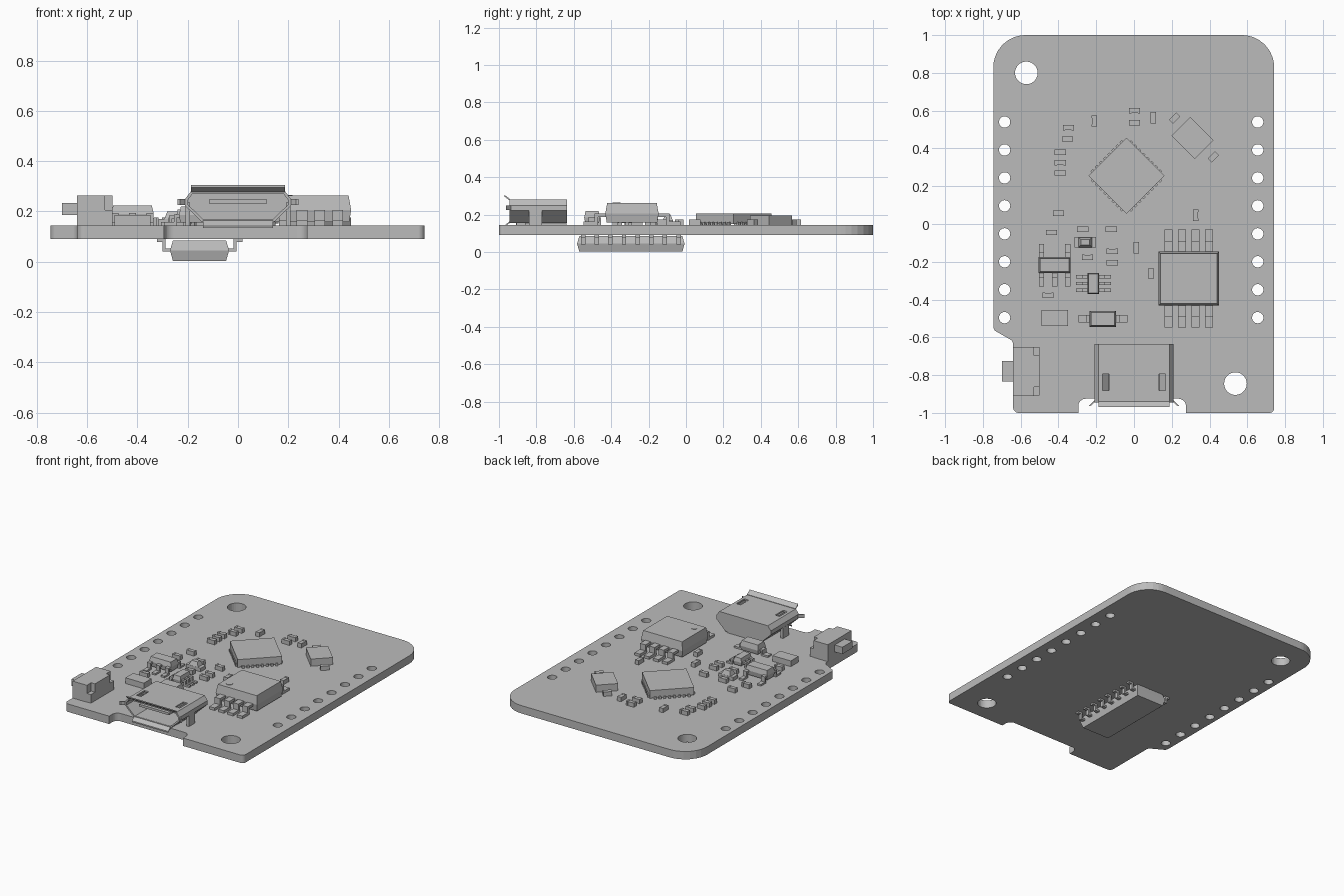
import bpy, bmesh
from math import radians, sin, cos, pi
from mathutils import Vector, Matrix

if "Cube" in bpy.data.objects:
    bpy.data.objects.remove(bpy.data.objects["Cube"], do_unlink=True)

TOP, BOTTOM = 0.145, 0.09
grey = bpy.data.materials.new("plain grey")
grey.use_nodes = True
colour = (0.5, 0.5, 0.5, 1)
grey.diffuse_color = colour
grey.node_tree.nodes["Principled BSDF"].inputs["Base Color"].default_value = colour


def finish(name, bm, loc=(0, 0, TOP), turn=0, flip=False):
    bmesh.ops.recalc_face_normals(bm, faces=bm.faces)
    mesh = bpy.data.meshes.new(name)
    bm.to_mesh(mesh)
    bm.free()
    mesh.materials.append(grey)
    obj = bpy.data.objects.new(name, mesh)
    obj.location = loc
    obj.rotation_euler = (0, pi if flip else 0, radians(turn))
    bpy.context.scene.collection.objects.link(obj)
    return obj


def loft(bm, rings):
    """Closed solid through rings of equal point count."""
    rows = [[bm.verts.new(p) for p in ring] for ring in rings]
    n = len(rows[0])
    for a, b in zip(rows, rows[1:]):
        for i in range(n):
            bm.faces.new((a[i], a[(i + 1) % n], b[(i + 1) % n], b[i]))
    return bm.faces.new(rows[0]), bm.faces.new(rows[-1])


def block(bm, x, y, w, d, *levels):
    """Box whose levels are (height, inset) pairs."""
    rings = []
    for z, s in levels:
        a, b = w / 2 - s, d / 2 - s
        rings.append([(x + i * a, y + j * b, z) for i, j in ((-1, -1), (1, -1), (1, 1), (-1, 1))])
    loft(bm, rings)


def box(bm, x, y, w, d, z0, z1):
    block(bm, x, y, w, d, (z0, 0), (z1, 0))


def gull_lead(bm, side, y, width, start, knee, tip, height, t=0.012):
    """Shoulder, riser and foot reaching out along x."""
    for a, b, z0, z1 in ((start, knee, height - t, height), (knee - t, knee, 0, height),
                         (knee, tip, 0, t)):
        box(bm, side * (a + b) / 2, y, b - a, width, z0, z1)


def spread(count, pitch):
    return [(i - (count - 1) / 2) * pitch for i in range(count)]


def cut(obj, cutter):
    cutter.hide_render = True
    mod = obj.modifiers.new("openings", 'BOOLEAN')
    mod.object, mod.solver = cutter, 'EXACT'
    bpy.context.view_layer.update()
    baked = bpy.data.meshes.new_from_object(obj.evaluated_get(bpy.context.evaluated_depsgraph_get()))
    obj.modifiers.clear()
    obj.data = baked
    bpy.data.objects.remove(cutter, do_unlink=True)


def rounded(corners, steps=8):
    """Outline with each (x, y, radius) corner eased by a curve."""
    out = []
    for i, (x, y, r) in enumerate(corners):
        p = Vector((x, y))
        u = (Vector(corners[i - 1][:2]) - p).normalized()
        v = (Vector(corners[(i + 1) % len(corners)][:2]) - p).normalized()
        if r == 0:
            out.append(p)
            continue
        half = u.angle(v) / 2
        c = p + (u + v).normalized() * r / sin(half)
        a, b = p + u * r / (sin(half) / cos(half)) - c, p + v * r / (sin(half) / cos(half)) - c
        out += [c + a.lerp(b, k / steps).normalized() * r for k in range(steps + 1)]
    return out


# Board with rounded corners, connector notch and drilled holes
outline = rounded([(-0.745, 1, 0.17), (-0.745, -0.56, 0.03), (-0.64, -0.62, 0.03), (-0.64, -1, 0.03),
                   (-0.295, -1, 0), (-0.295, -0.925, 0.04), (0.275, -0.925, 0.04), (0.275, -1, 0),
                   (0.742, -1, 0.025), (0.742, 1, 0.17)])
bm = bmesh.new()
loft(bm, [[(p.x, p.y, z) for p in outline] for z in (BOTTOM, TOP)])
board = finish("board", bm, (0, 0, 0))
bm = bmesh.new()
holes = [(-0.57, 0.8, 0.06), (0.537, -0.845, 0.06)]
holes += [(x, 0.022 + y, 0.03) for x in (-0.685, 0.655) for y in spread(8, 0.148)]
for x, y, r in holes:
    bmesh.ops.create_cone(bm, cap_ends=True, segments=28, radius1=r, radius2=r, depth=0.3,
                          matrix=Matrix.Translation((x, y, 0.12)))
cut(board, finish("hole_cutter", bm, (0, 0, 0)))

# Underside chip with eight leads per side
bm = bmesh.new()
block(bm, 0, 0, 0.235, 0.575, (0.005, 0.012), (0.045, 0), (0.088, 0.012))
for side in (-1, 1):
    for y in spread(8, 0.073):
        gull_lead(bm, side, y, 0.024, 0.11, 0.148, 0.17, 0.05)
finish("underside_chip", bm, (-0.153, -0.295, BOTTOM), flip=True)

# Square processor turned by 45 degrees, with small edge contacts
bm = bmesh.new()
block(bm, 0, 0, 0.285, 0.285, (0.006, 0), (0.06, 0))
for s in spread(8, 0.031):
    for side in (-0.144, 0.144):
        box(bm, side, s, 0.014, 0.016, 0, 0.016)
        box(bm, s, side, 0.016, 0.014, 0, 0.016)
finish("processor", bm, (-0.04, 0.255, TOP), 45)

# Memory chip with four leads per side and a dimple plate
bm = bmesh.new()
block(bm, 0, 0, 0.285, 0.32, (0.012, 0.008), (0.06, 0), (0.118, 0.01))
for side in (-1, 1):
    for y in spread(4, 0.071):
        gull_lead(bm, side, y, 0.042, 0.138, 0.2, 0.26, 0.06, 0.018)
bmesh.ops.create_cone(bm, cap_ends=True, segments=20, radius1=0.021, radius2=0.021, depth=0.003,
                      matrix=Matrix.Translation((-0.083, 0.095, 0.1185)))
finish("memory_chip", bm, (0.29, -0.289, TOP), 90)

# Socket shell: tapered tube open at the front, closed at the back
half = [(0.14, 0.155), (0.21, 0.222), (0.21, 0.25), (0.187, 0.28)]
section = half + [(-x, z) for x, z in reversed(half)]
bm = bmesh.new()
front, back = loft(bm, [[(x, y, z) for x, z in section] for y in (-0.945, -0.635)])
bmesh.ops.recalc_face_normals(bm, faces=bm.faces)
bmesh.ops.inset_region(bm, faces=[front], thickness=0.012)
pushed = bmesh.ops.extrude_discrete_faces(bm, faces=[front])["faces"]
bmesh.ops.translate(bm, verts=pushed[0].verts, vec=(0, 0.28, 0))
shell = finish("socket_shell", bm, (0, 0, 0))
bm = bmesh.new()
for x in (-0.15, 0.15):
    box(bm, x, -0.837, 0.034, 0.088, 0.262, 0.32)
cut(shell, finish("slot_cutter", bm, (0, 0, 0)))

# Flared lips around the socket mouth, plus its tongue and legs
bm = bmesh.new()
for w, z, rise in ((0.187, 0.274, 0.022), (0.14, 0.158, -0.024)):
    loft(bm, [[(x, y, z + dz + lift) for x, dz in ((-w, 0), (w, 0), (w, 0.009), (-w, 0.009))]
              for y, lift in ((-0.94, 0), (-0.97, rise))])
for s in (-1, 1):
    loft(bm, [[(s * (x + dx), y, z) for dx, z in ((0, 0.225), (0.01, 0.225), (0.01, 0.25), (0, 0.25))]
              for x, y in ((0.2, -0.935), (0.23, -0.963))])
finish("socket_lips", bm, (0, 0, 0))
bm = bmesh.new()
box(bm, 0, -0.79, 0.23, 0.27, 0.232, 0.248)
finish("socket_tongue", bm, (0, 0, 0))
bm = bmesh.new()
for x in (-0.2, 0.2):
    box(bm, x, -0.805, 0.018, 0.07, 0.12, 0.235)
box(bm, 0, -0.75, 0.26, 0.22, TOP, 0.157)
finish("socket_legs", bm, (0, 0, 0))

# Side push button
bm = bmesh.new()
box(bm, -0.585, -0.78, 0.11, 0.26, 0, 0.118)
box(bm, -0.515, -0.78, 0.03, 0.165, 0, 0.118)
for y in (-0.885, -0.675):
    box(bm, -0.515, y, 0.03, 0.045, 0, 0.06)
finish("button_body", bm)
bm = bmesh.new()
box(bm, -0.67, -0.78, 0.06, 0.11, 0.04, 0.088)
finish("button_plunger", bm)

# Crystal with its two capacitors
for name, x, y, w, d, h in (("crystal", 0.31, 0.455, 0.175, 0.142, 0.05),
                            ("crystal_capacitor_back", 0.215, 0.56, 0.03, 0.055, 0.03),
                            ("crystal_capacitor_front", 0.42, 0.355, 0.03, 0.055, 0.03)):
    bm = bmesh.new()
    box(bm, 0, 0, w, d, 0, h)
    finish(name, bm, (x, y, TOP), -45)

# Small regulators with gull leads
bm = bmesh.new()
block(bm, 0, 0, 0.085, 0.17, (0.012, 0.006), (0.045, 0), (0.078, 0.008))
for side, places in ((-1, (-0.07, 0, 0.07)), (1, (-0.07, 0.07))):
    for y in places:
        gull_lead(bm, side, y, 0.028, 0.038, 0.068, 0.112, 0.048)
finish("regulator", bm, (-0.42, -0.218, TOP), 90)
bm = bmesh.new()
block(bm, 0, 0, 0.062, 0.112, (0.01, 0.004), (0.035, 0), (0.062, 0.006))
for side in (-1, 1):
    for y in spread(3, 0.036):
        gull_lead(bm, side, y, 0.018, 0.027, 0.06, 0.092, 0.038)
finish("charger_chip", bm, (-0.215, -0.315, TOP))

# Diode, indicator lamp and bulk capacitor
bm = bmesh.new()
block(bm, 0, 0, 0.14, 0.085, (0.01, 0.006), (0.04, 0), (0.075, 0.008))
for side in (-1, 1):
    gull_lead(bm, side, 0, 0.04, 0.06, 0.09, 0.13, 0.042)
finish("diode", bm, (-0.165, -0.502, TOP))
bm = bmesh.new()
box(bm, 0, 0, 0.115, 0.055, 0, 0.025)
block(bm, 0, 0, 0.07, 0.053, (0.025, 0), (0.055, 0.012))
finish("indicator_lamp", bm, (-0.258, -0.097, TOP))
bm = bmesh.new()
box(bm, -0.42, -0.497, 0.142, 0.086, 0, 0.04)
finish("bulk_capacitor", bm)

# Tiny passives: flat body with slightly taller end caps
lying = [(-0.347, 0.51), (-0.352, 0.45), (-0.39, 0.38), (-0.39, 0.325), (-0.39, 0.27),
         (-0.4, 0.058), (-0.437, -0.045), (-0.272, -0.027), (-0.12, -0.027), (-0.246, -0.177),
         (-0.115, -0.145), (-0.115, -0.205), (-0.455, -0.378), (0.003, 0.6), (0.003, 0.535)]
standing = [(-0.21, 0.545), (0.102, 0.562), (0.326, 0.047), (0.012, -0.125), (0.09, -0.262)]
for turn, places in ((0, lying), (90, standing)):
    for i, (x, y) in enumerate(places):
        bm = bmesh.new()
        box(bm, 0, 0, 0.036, 0.027, 0, 0.028)
        for side in (-0.0235, 0.0235):
            box(bm, side, 0, 0.013, 0.029, 0, 0.03)
        finish(f"passive_{turn}_{i + 1}", bm, (x, y, TOP), turn)
